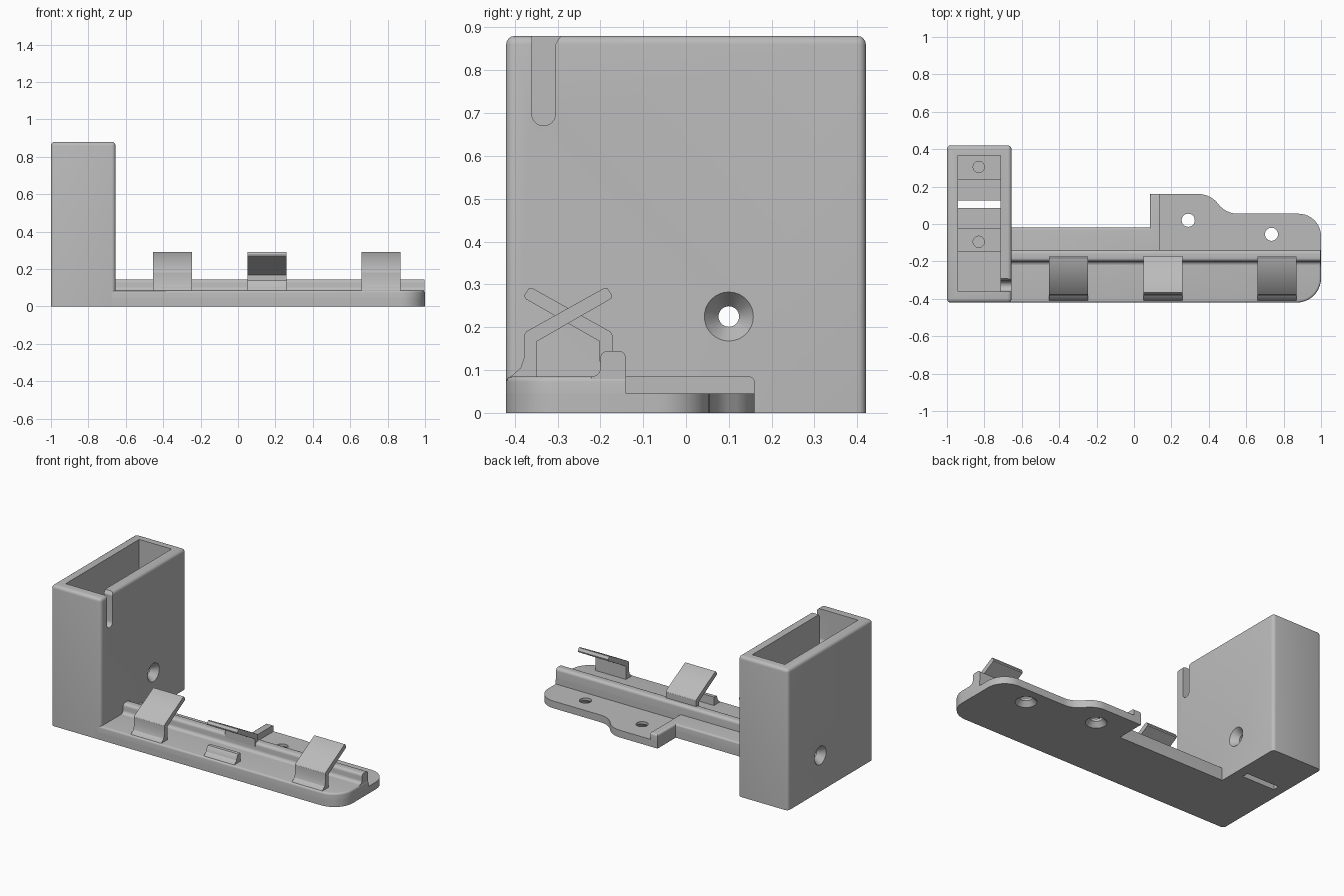
import bpy, bmesh, math
from mathutils import Vector

cube = bpy.data.objects.get("Cube")
if cube:
    bpy.data.objects.remove(cube, do_unlink=True)

grey = bpy.data.materials.new("plain grey")
grey.use_nodes = True
grey.diffuse_color = (0.5, 0.5, 0.5, 1)
grey.node_tree.nodes["Principled BSDF"].inputs["Base Color"].default_value = (0.5, 0.5, 0.5, 1)


def arc(cx, cy, r, start, end, n=10):
    angles = [math.radians(start + (end - start) * i / n) for i in range(n + 1)]
    return [(cx + r * math.cos(a), cy + r * math.sin(a)) for a in angles]


def rect(x0, x1, y0, y1):
    return [(x0, y0), (x1, y0), (x1, y1), (x0, y1)]


def prism(name, points, axis, lo, hi, bevel=0, rule=lambda a, b: True):
    """Extrude an outline along x (points are y, z) or z (points are x, y)."""
    bm = bmesh.new()
    place = (lambda p, t: (t, *p)) if axis == "x" else (lambda p, t: (*p, t))
    ends = [[bm.verts.new(place(p, t)) for p in points] for t in (lo, hi)]
    bm.faces.new(ends[0])
    bm.faces.new(ends[1])
    n = len(points)
    for i in range(n):
        j = (i + 1) % n
        bm.faces.new((ends[0][i], ends[0][j], ends[1][j], ends[1][i]))
    bmesh.ops.recalc_face_normals(bm, faces=bm.faces)
    if bevel:
        edges = [e for e in bm.edges if rule(e.verts[0].co, e.verts[1].co)]
        bmesh.ops.bevel(bm, geom=edges, offset=bevel, segments=4, profile=0.5, affect="EDGES")
    return finish(name, bm)


def cone(center, direction, r0, r1, depth):
    """Round cutter starting at center with radius r0, running along direction."""
    bm = bmesh.new()
    bmesh.ops.create_cone(bm, cap_ends=True, segments=32, radius1=r0, radius2=r1, depth=depth)
    way = Vector(direction)
    turn = way.to_track_quat("Z", "Y").to_matrix()
    for v in bm.verts:
        v.co = turn @ v.co + Vector(center) + way * depth / 2
    return finish("cutter", bm)


def finish(name, bm):
    mesh = bpy.data.meshes.new(name)
    bm.to_mesh(mesh)
    bm.free()
    mesh.materials.append(grey)
    obj = bpy.data.objects.new(name, mesh)
    bpy.context.collection.objects.link(obj)
    return obj


def cut(target, cutters):
    for cutter in cutters:
        cutter.hide_render = True
        mod = target.modifiers.new("cut", "BOOLEAN")
        mod.operation = "DIFFERENCE"
        mod.solver = "EXACT"
        mod.object = cutter
        with bpy.context.temp_override(object=target, active_object=target):
            bpy.ops.object.modifier_apply(modifier=mod.name)
        bpy.data.objects.remove(cutter, do_unlink=True)


parts = []

# Tall open box with wire notch, side holes and floor slot
box = prism("open_box", rect(-1, -0.655, -0.42, 0.42), "z", 0, 0.88, 0.02,
            lambda a, b: a.z + b.z > 0.1)
notch = [(-0.36, 0.95), *arc(-0.3325, 0.698, 0.0275, 180, 360, 12),
         (-0.305, 0.86), (-0.292, 0.881), (-0.292, 0.95)]
cut(box, [
    prism("cutter", rect(-0.94, -0.715, -0.36, 0.365), "z", 0.06, 1),
    prism("cutter", notch, "x", -0.76, -0.6),
    prism("cutter", rect(-0.94, -0.715, 0.085, 0.125), "z", -0.1, 0.2),
    cone((-1.1, 0.1, 0.225), (1, 0, 0), 0.024, 0.024, 0.6),
    cone((-0.645, 0.1, 0.225), (-1, 0, 0), 0.065, 0.022, 0.055),
    cone((-1.01, 0.1, 0.225), (1, 0, 0), 0.065, 0.022, 0.055),
])
parts.append(box)

# Screw pads on the box floor
for label, y0, y1 in (("front", -0.15, -0.025), ("back", 0.235, 0.37)):
    pad = prism(label + "_screw_pad", rect(-0.945, -0.71, y0, y1), "z", 0.05, 0.12)
    cut(pad, [cone((-0.83, 0.305 if y0 > 0 else -0.095, 0.2), (0, 0, -1), 0.03, 0.03, 0.12)])
    parts.append(pad)

# Thin mounting plate with countersunk holes
front_corner = arc(0.87, -0.29, 0.13, -90, 0)
outline = [(-0.7, -0.42), *front_corner, *arc(0.88, -0.065, 0.12, 0, 90),
           *arc(0.555, 0.186, 0.131, 270, 217), *arc(0.345, 0.029, 0.131, 37, 90),
           (0.085, 0.16), (0.085, -0.02), (-0.7, -0.02)]
plate = prism("mounting_plate", outline, "z", 0, 0.045)
for x, y in ((0.29, 0.02), (0.735, -0.055)):
    cut(plate, [cone((x, y, -0.05), (0, 0, 1), 0.035, 0.035, 0.2),
                cone((x, y, -0.005), (0, 0, 1), 0.065, 0.034, 0.035)])
parts.append(plate)

# Thicker bed with rounded upper rim and a short back rib
bed = [(-0.7, -0.42), *front_corner, (1, -0.14), (0.135, -0.14), (0.135, 0.16),
       (0.085, 0.16), (0.085, -0.02), (-0.7, -0.02)]
parts.append(prism("bed", bed, "z", 0.02, 0.085, 0.012,
                   lambda a, b: min(a.z, b.z) > 0.08 and not (a.x > 0.13 and b.x > 0.13
                                                              and min(a.y, b.y) > -0.15)))

# Rail with rounded top and filleted foot
rail = [(-0.225, 0.07), *arc(-0.22, 0.105, 0.02, -90, 0, 5), *arc(-0.182, 0.127, 0.018, 180, 90, 5),
        *arc(-0.158, 0.127, 0.018, 90, 0, 5), (-0.14, 0.03), (-0.2, 0.03)]
parts.append(prism("rail", rail, "x", -0.68, 0.998))

# Slanted cable clips: two rise from the front, the middle one from the rail
foot = [(-0.348, 0.075), (-0.412, 0.075), (-0.408, 0.086), (-0.386, 0.105), (-0.378, 0.13)]
blade = [(-0.378, 0.182), (-0.373, 0.19), (-0.192, 0.291), (-0.183, 0.291),
         (-0.173, 0.275), (-0.174, 0.267), (-0.348, 0.167)]
for label, x in (("right", -0.455), ("left", 0.66)):
    parts.append(prism(label + "_clip", foot + blade, "x", x, x + 0.21))
post = [(-0.348, 0.12), (-0.378, 0.12)] + blade
parts.append(prism("middle_clip", [(-0.55 - y, z) for y, z in post], "x", 0.05, 0.26))
parts.append(prism("middle_lip", foot + [(-0.37, 0.138), (-0.348, 0.138)], "x", 0.05, 0.26))

# Smooth the rounded surfaces, keep hard edges crisp
bpy.ops.object.select_all(action="DESELECT")
for part in parts:
    part.select_set(True)
bpy.context.view_layer.objects.active = box
bpy.ops.object.shade_smooth_by_angle(angle=math.radians(30))
